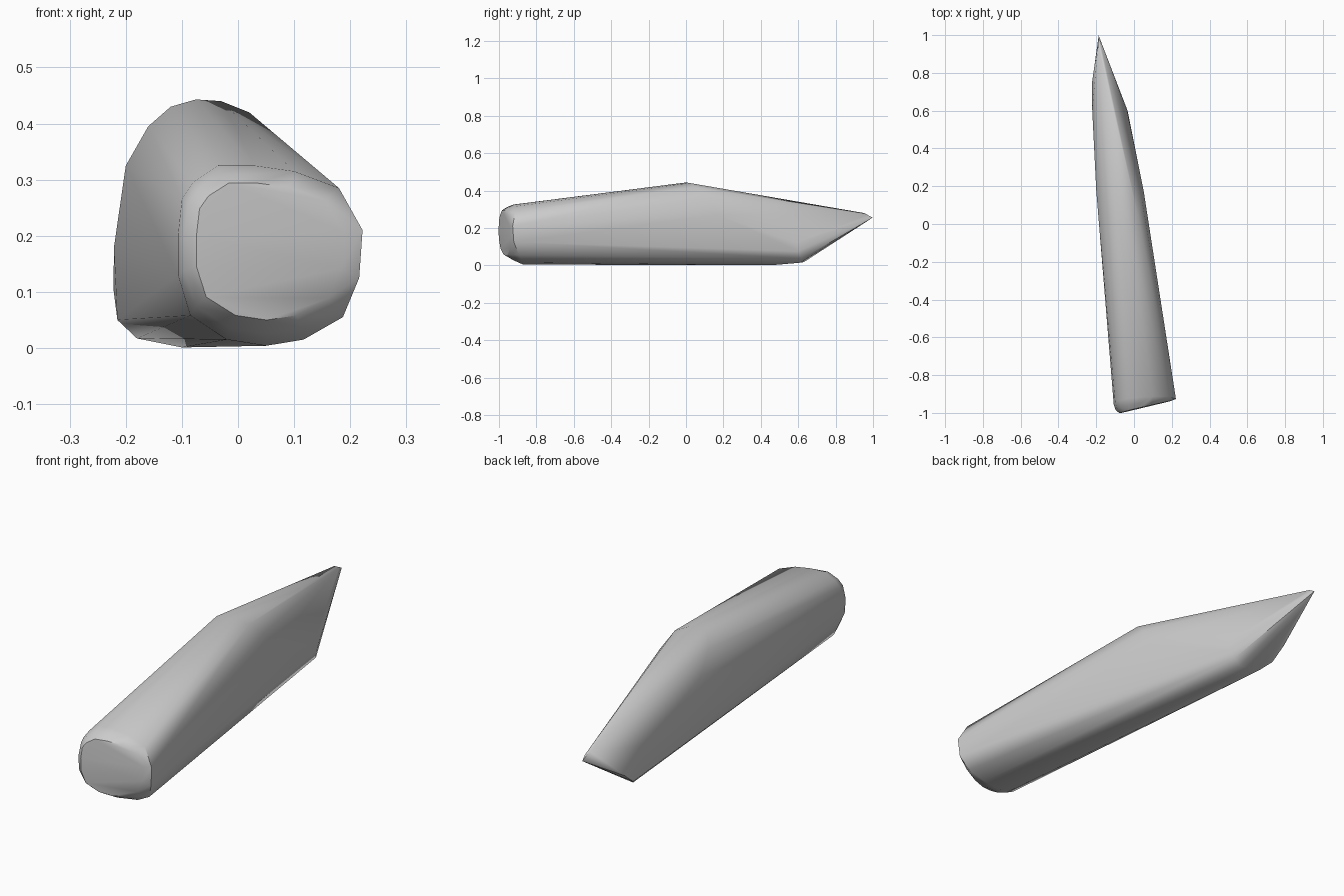
import bpy, bmesh

# Butt end outline (x, z); its plane is slanted in y
butt = [(-0.107, 0.20), (-0.10, 0.265), (-0.08, 0.295), (-0.035, 0.325), (0.03, 0.325),
        (0.10, 0.315), (0.18, 0.285), (0.222, 0.21), (0.216, 0.125), (0.187, 0.055),
        (0.117, 0.015), (0.05, 0.004), (-0.02, 0.015), (-0.085, 0.058), (-0.107, 0.13)]
# Hump in the middle (x, y, z)
hump = [(-0.20, 0.18, 0.325), (-0.16, 0.07, 0.395), (-0.12, 0.02, 0.43), (-0.075, 0.0, 0.443),
        (-0.03, 0.02, 0.44), (0.02, 0.05, 0.42), (0.043, 0.12, 0.36), (0.052, 0.17, 0.27)]
# Keel and sides behind the point
keel = [(-0.221, 0.60, 0.18), (-0.222, 0.75, 0.105), (-0.215, 0.68, 0.05), (-0.18, 0.63, 0.017),
        (-0.10, 0.46, 0.001), (-0.09, 0.61, 0.014), (-0.05, 0.62, 0.035), (-0.034, 0.60, 0.075),
        (-0.035, 0.59, 0.12)]
# Sharp point
point = [(-0.187, 0.998, 0.255), (-0.19, 0.95, 0.28), (-0.18, 0.97, 0.27)]

points = hump + keel + point
cx, cz = 0.057, 0.195
for x, z in butt:
    dz = z - cz
    slant = 0.19 * (x - cx)
    # rim, set further back toward the underside
    back = 0.075 * min(1, (abs(dz) / 0.19) ** 2) if dz < 0 else 0.03 * dz / 0.13
    points.append((x, -0.945 + 0.09 * (x - cx) + back, z))
    # rounded cap rings
    for s, y in ((0.93, -0.957 + back * 0.5), (0.80, -0.971 + back * 0.15)):
        points.append((cx + (x - cx) * s, y + slant, cz + dz * s * 0.95))

# Body is the tight skin around these sections
bm = bmesh.new()
for p in points:
    bm.verts.new(p)
res = bmesh.ops.convex_hull(bm, input=bm.verts)
loose = [v for v in bm.verts if not v.link_faces]
bmesh.ops.delete(bm, geom=loose, context='VERTS')
bmesh.ops.recalc_face_normals(bm, faces=bm.faces)
mesh = bpy.data.meshes.new("pointed_body")
bm.to_mesh(mesh)
bm.free()
body = bpy.data.objects.new("pointed_body", mesh)
bpy.context.collection.objects.link(body)
bpy.context.view_layer.objects.active = body
body.select_set(True)
bpy.ops.object.shade_smooth_by_angle(angle=0.7)
